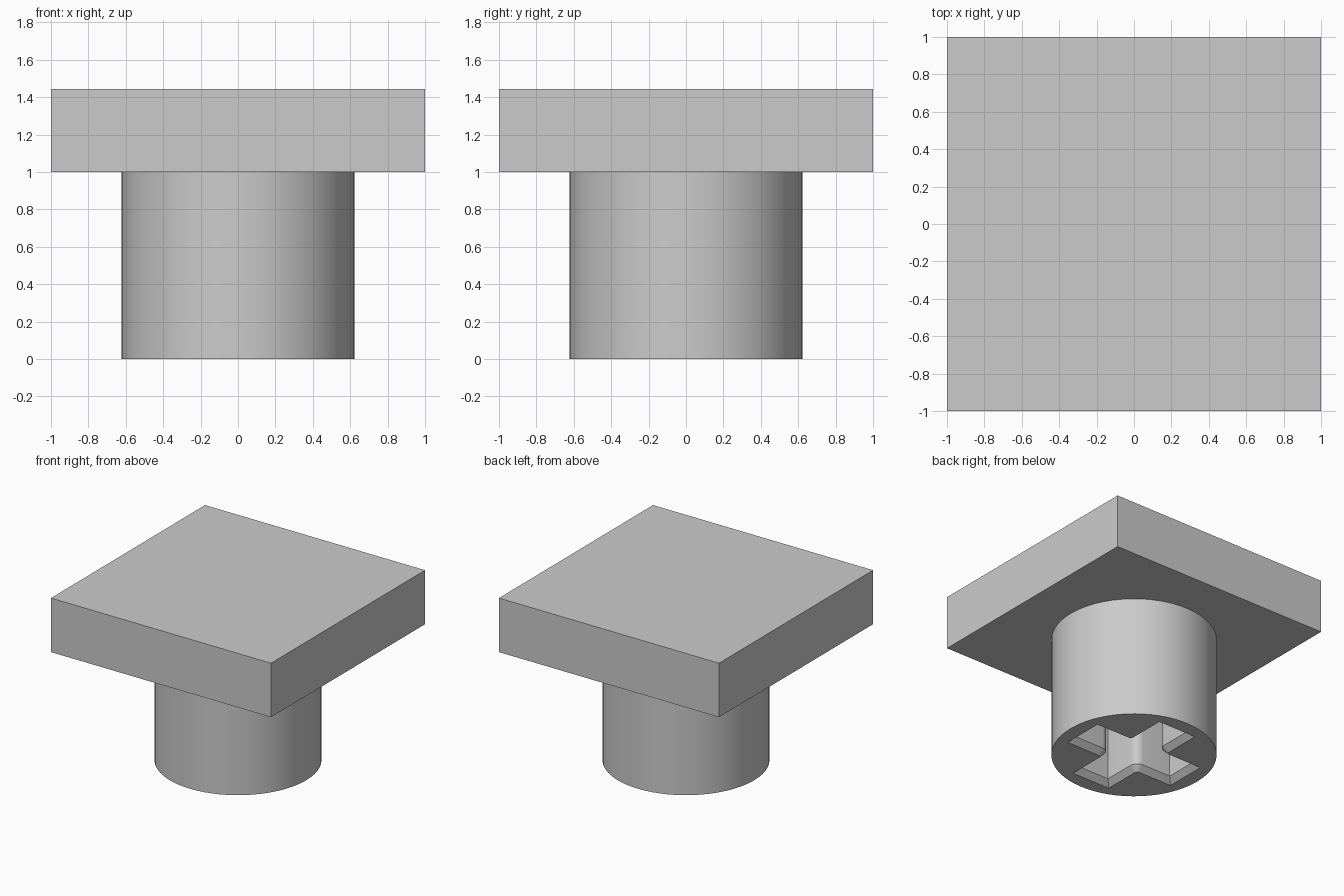
import bpy, bmesh, math
from mathutils import Vector

if "Cube" in bpy.data.objects:
    bpy.data.objects.remove(bpy.data.objects["Cube"])

TOP, STEM_H, STEM_R = 1.444, 1.0, 0.622
HALF_LEN, HALF_WID, FILLET = 0.46, 0.13, 0.068   # cross socket
CHAMFER, DEPTH = 0.045, 0.89

grey = bpy.data.materials.new("plain grey")
grey.diffuse_color = (0.6, 0.6, 0.6, 1)
grey.use_nodes = True
grey.node_tree.nodes["Principled BSDF"].inputs["Base Color"].default_value = grey.diffuse_color


def finish(name, bm):
    bmesh.ops.recalc_face_normals(bm, faces=bm.faces)
    mesh = bpy.data.meshes.new(name)
    bm.to_mesh(mesh)
    bm.free()
    mesh.materials.append(grey)
    obj = bpy.data.objects.new(name, mesh)
    bpy.context.collection.objects.link(obj)
    return obj


def cross_loop(grow, z):
    """Cross outline with rounded inner corners, widened by grow."""
    length, width, centre = HALF_LEN + grow, HALF_WID + grow, HALF_WID + FILLET
    r = FILLET - grow
    quarter = [(length, -width), (length, width)]
    for i in range(7):
        a = math.radians(270 - 90 * i / 6)
        quarter.append((centre + r * math.cos(a), centre + r * math.sin(a)))
    pts = []
    for k in range(4):
        c, s = [(1, 0), (0, 1), (-1, 0), (0, -1)][k]
        pts += [Vector((c * x - s * y, s * x + c * y, z)) for x, y in quarter]
    return pts


def circle_loop(z, n=64):
    return [Vector((STEM_R * math.cos(math.tau * i / n),
                    STEM_R * math.sin(math.tau * i / n), z)) for i in range(n)]


def add_ring(bm, pts):
    return [bm.verts.new(p) for p in pts]


def bridge(bm, a, b):
    n = len(a)
    for i in range(n):
        bm.faces.new((a[i], a[(i + 1) % n], b[(i + 1) % n], b[i]))


# Square plate
bm = bmesh.new()
bmesh.ops.create_cube(bm, size=1)
bmesh.ops.scale(bm, vec=(2, 2, TOP - STEM_H), verts=bm.verts)
bmesh.ops.translate(bm, vec=(0, 0, (TOP + STEM_H) / 2), verts=bm.verts)
finish("plate", bm)

# Round stem with a chamfered cross socket in its underside
bm = bmesh.new()
upper = add_ring(bm, circle_loop(STEM_H))
lower = add_ring(bm, circle_loop(0))
mouth = add_ring(bm, cross_loop(CHAMFER, 0))
throat = add_ring(bm, cross_loop(0, CHAMFER))
floor = add_ring(bm, cross_loop(0, DEPTH))
bridge(bm, upper, lower)
bridge(bm, mouth, throat)
bridge(bm, throat, floor)
bm.faces.new(upper)
bm.faces.new(floor)
rim = [bm.edges.get((ring[i - 1], ring[i])) for ring in (lower, mouth) for i in range(len(ring))]
bmesh.ops.triangle_fill(bm, edges=rim, use_beauty=True, normal=(0, 0, -1))
stem = finish("stem", bm)
bpy.context.view_layer.objects.active = stem
stem.select_set(True)
bpy.ops.object.shade_smooth_by_angle(angle=math.radians(30))
